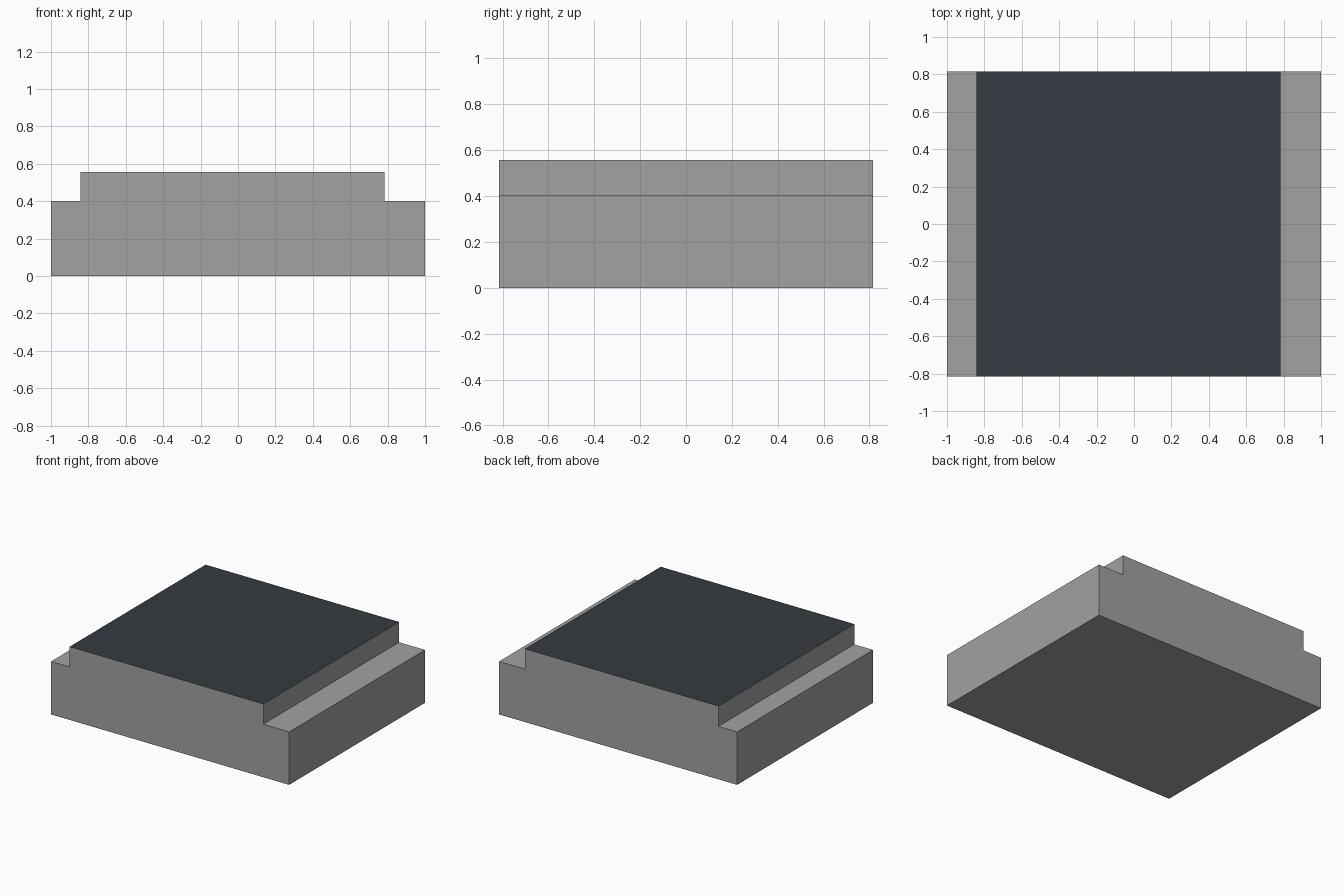
import bpy, bmesh

if "Cube" in bpy.data.objects:
    bpy.data.objects.remove(bpy.data.objects["Cube"])

HALF_Y = 0.815
TOP_Z = 0.556


def material(name, color):
    mat = bpy.data.materials.new(name)
    mat.diffuse_color = (*color, 1.0)
    mat.use_nodes = True
    mat.node_tree.nodes["Principled BSDF"].inputs["Base Color"].default_value = mat.diffuse_color
    return mat


grey = material("concrete grey", (0.36, 0.36, 0.36))
dark = material("dark slate", (0.037, 0.043, 0.054))

# Stepped front profile (x, z): wide base with an off-centre raised deck
profile = [(-1, 0), (1, 0), (1, 0.402), (0.783, 0.402),
           (0.783, TOP_Z), (-0.843, TOP_Z), (-0.843, 0.402), (-1, 0.402)]

# Extrude the profile from front to back
bm = bmesh.new()
front = bm.faces.new([bm.verts.new((x, -HALF_Y, z)) for x, z in profile])
extruded = bmesh.ops.extrude_face_region(bm, geom=[front], use_keep_orig=True)
moved = [v for v in extruded["geom"] if isinstance(v, bmesh.types.BMVert)]
bmesh.ops.translate(bm, verts=moved, vec=(0, 2 * HALF_Y, 0))
bmesh.ops.recalc_face_normals(bm, faces=bm.faces[:])

# Dark surface on the raised deck only
for f in bm.faces:
    if f.normal.z > 0.9 and f.calc_center_median().z > TOP_Z - 0.01:
        f.material_index = 1

mesh = bpy.data.meshes.new("stepped_platform")
bm.to_mesh(mesh)
bm.free()
mesh.materials.append(grey)
mesh.materials.append(dark)
platform = bpy.data.objects.new("stepped_platform", mesh)
bpy.context.collection.objects.link(platform)
